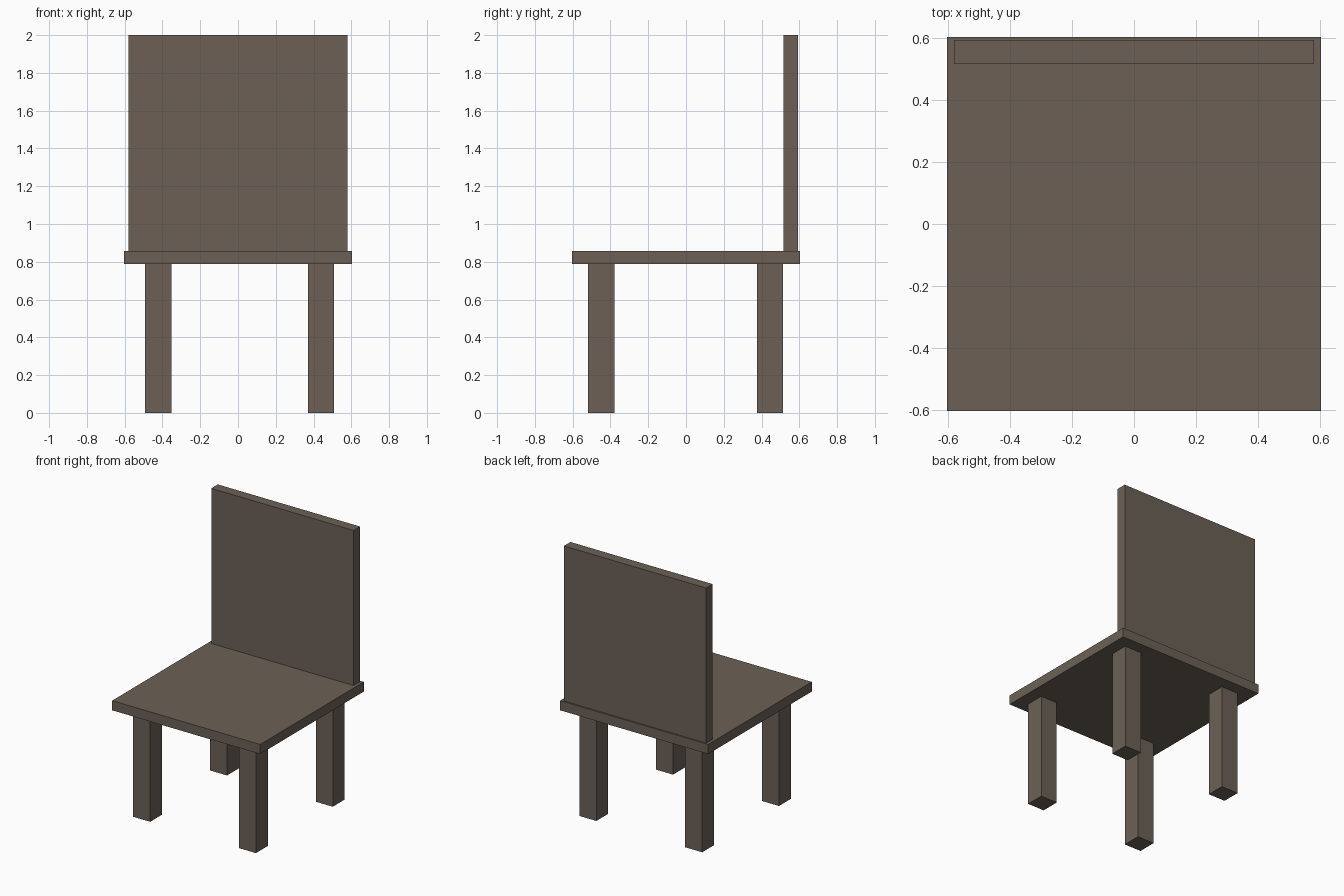
import bpy

if "Cube" in bpy.data.objects:
    bpy.data.objects.remove(bpy.data.objects["Cube"])

# Single dark wood colour
wood = bpy.data.materials.new("dark brown wood")
wood.diffuse_color = (0.150, 0.118, 0.094, 1.0)
wood.use_nodes = True
wood.node_tree.nodes["Principled BSDF"].inputs["Base Color"].default_value = wood.diffuse_color


def box(name, x, y, z):
    """Box spanning the given (min, max) ranges."""
    spans = (x, y, z)
    centre = [(a + b) / 2 for a, b in spans]
    bpy.ops.mesh.primitive_cube_add(size=1, location=centre)
    ob = bpy.context.object
    ob.name = name
    for v in ob.data.vertices:
        for i, (a, b) in enumerate(spans):
            v.co[i] *= b - a
    ob.data.materials.append(wood)
    return ob


SEAT_BOTTOM, SEAT_TOP = 0.787, 0.858

# Seat slab and upright back panel
box("seat", (-0.603, 0.603), (-0.603, 0.603), (SEAT_BOTTOM, SEAT_TOP))
box("backrest", (-0.58, 0.58), (0.517, 0.593), (SEAT_TOP, 2.0))

# Four square legs
for side, x in (("left", (-0.492, -0.353)), ("right", (0.371, 0.509))):
    for end, y in (("front", (-0.518, -0.379)), ("back", (0.376, 0.514))):
        box(f"{end}_{side}_leg", x, y, (0.0, SEAT_BOTTOM))
